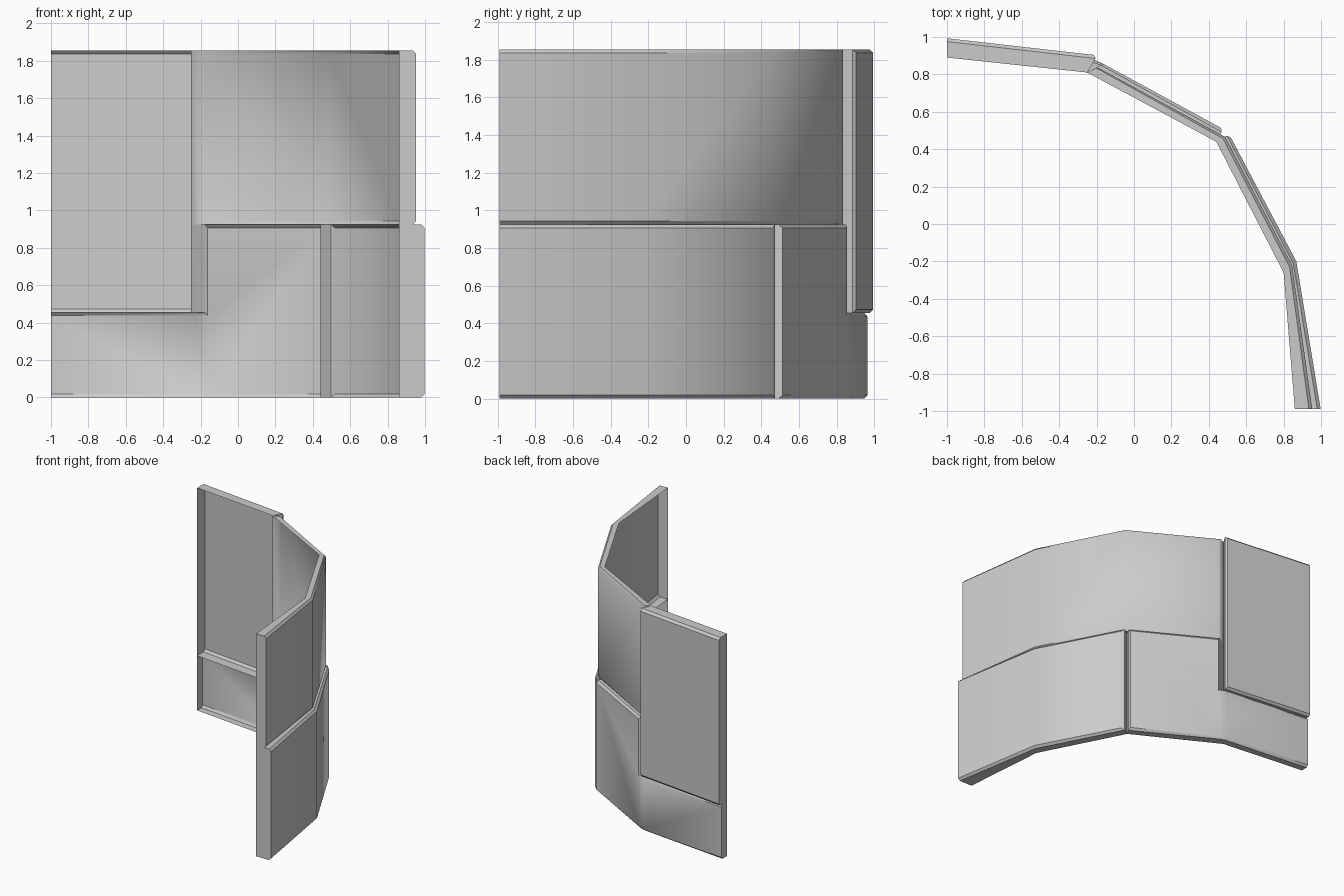
import bpy, bmesh

if "Cube" in bpy.data.objects:
    bpy.data.objects.remove(bpy.data.objects["Cube"])

BEVEL = 0.018
TOP, MID, LOW = 1.855, 0.925, 0.455
# shared inner line of the curved wall, seen from the top
END_L, BEND, SEAM, CORNER, END_R = (-1, .89), (-.25, .81), (.44, .44), (.80, -.26), (.86, -.99)


def panel(name, back, rim, front, z0, heights):
    """Open-backed panel: side walls from back line to rim, then a bevel to the front face.
    heights holds the top z of each segment along the path."""
    bm = bmesh.new()
    n = len(back)
    cache = {}

    def vert(layer, i, z):
        key = (layer, i, z)
        if key not in cache:
            x, y = (back, rim, front)[layer][i]
            dz = 0 if layer < 2 else (BEVEL if z == z0 else -BEVEL)
            cache[key] = bm.verts.new((x, y, z + dz))
        return cache[key]

    # outline around the panel
    outline = [(i, z0) for i in range(n)]
    for s in reversed(range(n - 1)):
        for p in ((s + 1, heights[s]), (s, heights[s])):
            if p != outline[-1]:
                outline.append(p)

    # side walls and bevels
    for a, b in zip(outline, outline[1:] + outline[:1]):
        for k in (0, 1):
            bm.faces.new((vert(k, *a), vert(k, *b), vert(k + 1, *b), vert(k + 1, *a)))

    # front face, one polygon per segment
    for s in range(n - 1):
        left = [p for p in outline if p[0] == s and p[1] <= heights[s]]
        right = [p for p in outline if p[0] == s + 1 and p[1] <= heights[s]]
        left.sort(key=lambda p: -p[1])
        right.sort(key=lambda p: p[1])
        bm.faces.new([vert(2, *p) for p in right + left])

    bmesh.ops.remove_doubles(bm, verts=bm.verts, dist=0.0005)
    bmesh.ops.recalc_face_normals(bm, faces=bm.faces)
    # make the front face look outwards
    bm.faces.ensure_lookup_table()
    bm.normal_update()
    f = bm.faces[-1]
    if f.normal.x + f.normal.y < 0:
        bmesh.ops.reverse_faces(bm, faces=bm.faces)
    me = bpy.data.meshes.new(name)
    bm.to_mesh(me)
    bm.free()
    ob = bpy.data.objects.new(name, me)
    bpy.context.collection.objects.link(ob)
    bpy.context.view_layer.objects.active = ob
    ob.select_set(True)
    bpy.ops.object.shade_smooth_by_angle(angle=0.66)
    ob.select_set(False)


# tall flat panel
panel("tall_panel", [END_L, BEND],
      [(-1, .975), (-.205, .885)], [(-1, .993), (-.215, .904)], LOW, [TOP])

# upper curved panel
panel("upper_curved_panel", [BEND, SEAM, CORNER, END_R],
      [(-.203, .835), (.475, .457), (.832, -.23), (.935, -.99)],
      [(-.185, .832), (.487, .466), (.845, -.22), (.953, -.99)], MID, [TOP] * 3)

# lower L-shaped panel that steps under the tall one
panel("lower_step_panel", [END_L, BEND, BEND, SEAM],
      [(-1, .947), (-.233, .868), (-.178, .85), (.468, .492)],
      [(-1, .963), (-.226, .883), (-.163, .856), (.466, .513)], 0, [LOW, LOW, MID])

# lower curved panel
panel("lower_curved_panel", [SEAM, CORNER, END_R],
      [(.497, .472), (.852, -.213), (.98, -.99)],
      [(.518, .462), (.868, -.2), (.998, -.99)], 0, [MID] * 2)
